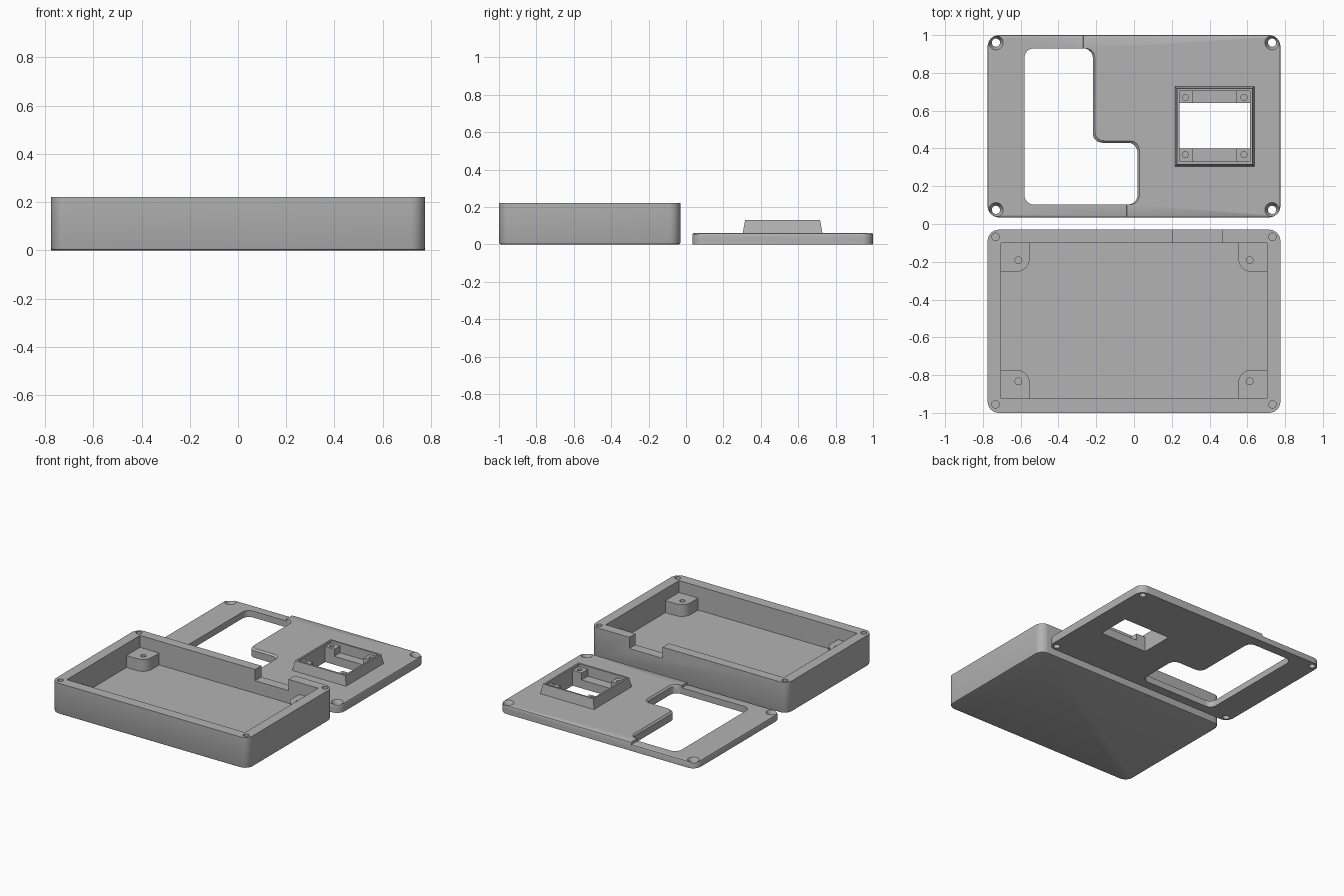
import bpy, bmesh, math
from mathutils import Vector

if "Cube" in bpy.data.objects:
    bpy.data.objects.remove(bpy.data.objects["Cube"])

grey = bpy.data.materials.new("plain_grey")
grey.use_nodes = True
grey.diffuse_color = (0.45, 0.45, 0.45, 1)
bsdf = next(n for n in grey.node_tree.nodes if n.type == 'BSDF_PRINCIPLED')
bsdf.inputs["Base Color"].default_value = grey.diffuse_color
bsdf.inputs["Roughness"].default_value = 0.6


def rounded(points, radius, steps=8):
    """Outline with every corner replaced by an arc."""
    if radius == 0:
        return [Vector(p) for p in points]
    out = []
    for i, p in enumerate(points):
        p = Vector(p)
        a = (Vector(points[i - 1]) - p).normalized() * radius
        b = (Vector(points[(i + 1) % len(points)]) - p).normalized() * radius
        for k in range(steps + 1):
            t = k / steps * math.pi / 2
            out.append(p + a * (1 - math.sin(t)) + b * (1 - math.cos(t)))
    return out


def rect(x0, x1, y0, y1, radius=0):
    return rounded([(x0, y0), (x1, y0), (x1, y1), (x0, y1)], radius)


def circle(x, y, r, n=24):
    return [Vector((x + r * math.cos(math.tau * i / n),
                    y + r * math.sin(math.tau * i / n))) for i in range(n)]


def prism(name, outline, z0, z1, top=None, bevel_z=None, bevel=0.01):
    """Solid between two outlines, with an optional softened rim at one height."""
    bm = bmesh.new()
    low = [bm.verts.new((*p, z0)) for p in outline]
    high = [bm.verts.new((*p, z1)) for p in (top or outline)]
    bm.faces.new(low[::-1])
    bm.faces.new(high)
    n = len(low)
    for i in range(n):
        j = (i + 1) % n
        bm.faces.new((low[i], low[j], high[j], high[i]))
    bmesh.ops.recalc_face_normals(bm, faces=bm.faces)
    if bevel_z is not None:
        rim = [e for e in bm.edges
               if all(abs(v.co.z - bevel_z) < 1e-5 for v in e.verts)]
        bmesh.ops.bevel(bm, geom=rim, offset=bevel, segments=2,
                        profile=0.5, affect='EDGES')
    mesh = bpy.data.meshes.new(name)
    bm.to_mesh(mesh)
    bm.free()
    mesh.materials.append(grey)
    obj = bpy.data.objects.new(name, mesh)
    bpy.context.collection.objects.link(obj)
    return obj


def combine(base, other, operation):
    mod = base.modifiers.new("combine", 'BOOLEAN')
    mod.operation, mod.solver, mod.object = operation, 'EXACT', other
    bpy.context.view_layer.objects.active = base
    bpy.ops.object.modifier_apply(modifier=mod.name)
    bpy.data.objects.remove(other)


def cut(base, *args, **kw):
    combine(base, prism("cutter", *args, **kw), 'DIFFERENCE')


def add(base, *args, **kw):
    combine(base, prism("addition", *args, **kw), 'UNION')


def finish(obj):
    bpy.ops.object.select_all(action='DESELECT')
    obj.select_set(True)
    bpy.context.view_layer.objects.active = obj
    bpy.ops.object.shade_smooth_by_angle(angle=math.radians(30))


W, R = 0.775, 0.06
SIDES = (-1, 1)

# Open box with hollow interior
box_top, floor, post_top = 0.22, 0.05, 0.135
box = prism("box_tray", rect(-W, W, -1, -0.03, R), 0, box_top, bevel_z=0)
cut(box, rect(-0.703, 0.703, -0.925, -0.1), floor, 0.3)

# Corner posts, rounded only toward the middle of the box
for s in SIDES:
    for y_wall, d in ((-0.925, 1), (-0.1, -1)):
        xa, xb = s * 0.72, s * 0.552
        ya, yb = y_wall - d * 0.015, y_wall + d * 0.153
        arc = rounded([(xa, yb), (xb, yb), (xb, ya)], 0.07)[9:18]
        add(box, [Vector((xa, ya)), Vector((xa, yb)), *arc, Vector((xb, ya))],
            floor - 0.02, post_top)
        cut(box, circle(s * 0.612, y_wall + d * 0.092, 0.018), floor + 0.01, 0.2)

# Screw holes in the box rim
for s in SIDES:
    for y in (-0.955, -0.068):
        cut(box, circle(s * 0.733, y, 0.02), 0.08, 0.3)

# Cable notch in the back wall, flared at the inner and outer edges
cut(box, rect(0.205, 0.468, -0.14, 0.0), 0.14, 0.3)
finish(box)

# Lid: low plate with a raised plate on the right
low_z, lid_z = 0.046, 0.062
outline = rect(-W, W, 0.035, 1, R)
lid = prism("lid_plate", outline, 0, low_z, bevel_z=low_z)
raised = prism("raised_plate", outline, 0, lid_z, bevel_z=lid_z)


def step(shift):
    a, b, y = -0.292 + shift, -0.062 + shift, 0.36 + shift
    return rounded([(-1, -0.2), (b, -0.2), (b, y), (a, y), (a, 1.2), (-1, 1.2)], 0)


cut(raised, step(0), -0.1, 0.1, top=step(0.03))
combine(lid, raised, 'UNION')

# Tapered display bezel
add(lid, rect(0.21, 0.645, 0.298, 0.735), 0.03, 0.13,
    top=rect(0.228, 0.627, 0.316, 0.717))


# Stepped window through the lid, with a softened raised edge
def window(grow):
    return rounded([(-0.58, 0.103), (0.018 + grow, 0.103), (0.018 + grow, 0.43 + grow),
                    (-0.218 + grow, 0.43 + grow), (-0.218 + grow, 0.93), (-0.58, 0.93)],
                   0.05)


cut(lid, window(0), -0.1, 0.2)
cut(lid, window(0), low_z + 0.004, lid_z + 0.004, top=window(0.014))

# Display pocket, opening and mounting bosses
cut(lid, rect(0.24, 0.615, 0.33, 0.705), 0.06, 0.3)
cut(lid, rect(0.24, 0.615, 0.4, 0.64), -0.1, 0.3)
for x0, x1, hole_x in ((0.23, 0.312, 0.272), (0.543, 0.625, 0.582)):
    for y0, y1, hole_y in ((0.32, 0.4, 0.367), (0.64, 0.715, 0.67)):
        add(lid, rect(x0, x1, y0, y1), 0.04, 0.11)
        cut(lid, circle(hole_x, hole_y, 0.016), 0.07, 0.2)

# Countersunk screw holes at the lid corners
for s, z in ((-1, low_z), (1, lid_z)):
    for y in (0.075, 0.96):
        x = s * 0.731
        cut(lid, circle(x, y, 0.022), -0.1, 0.2)
        cut(lid, circle(x, y, 0.02), z - 0.032, z + 0.008, top=circle(x, y, 0.043))
finish(lid)
